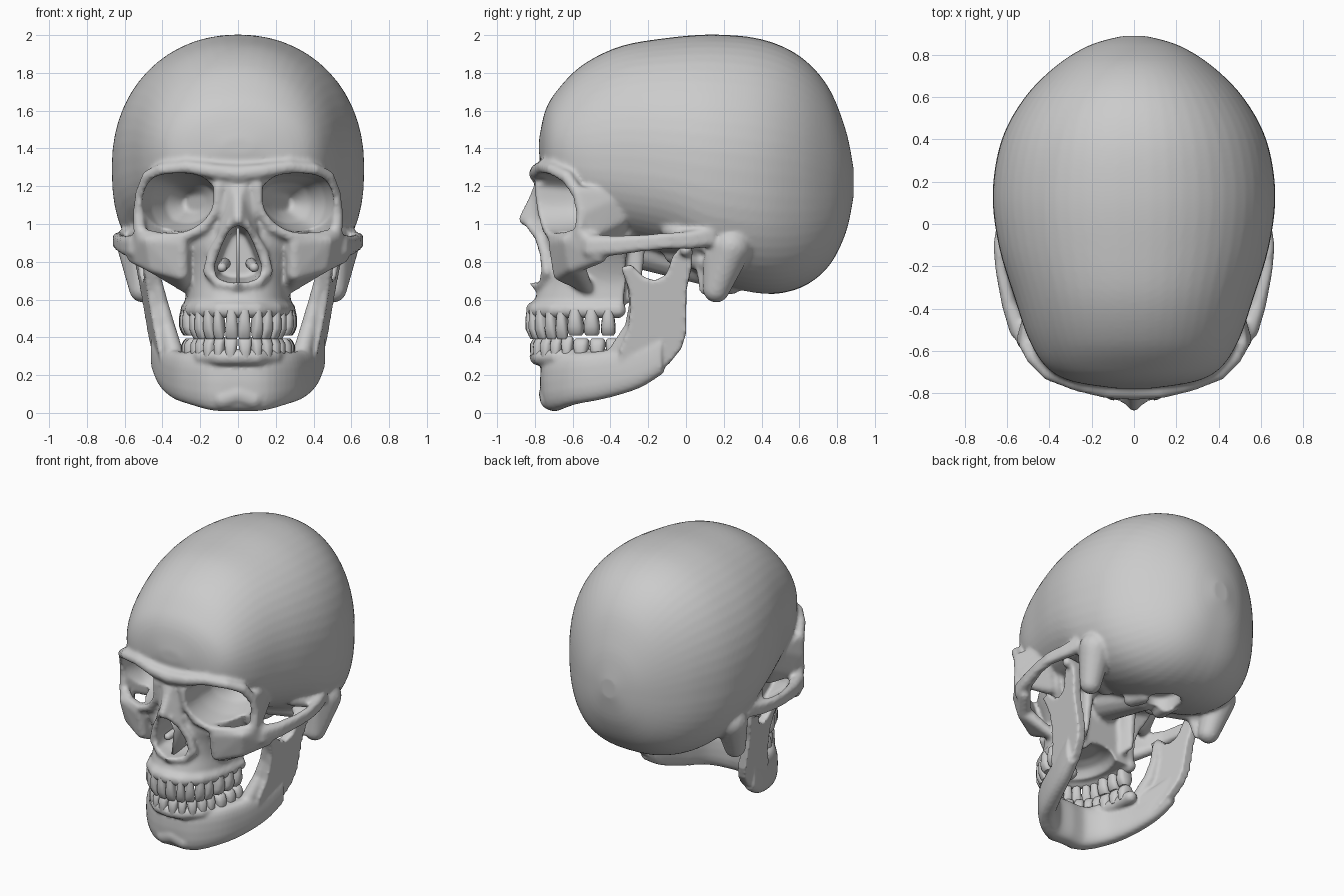
import bpy, bmesh, math
from mathutils import Vector

if "Cube" in bpy.data.objects:
    bpy.data.objects.remove(bpy.data.objects["Cube"])

bone = bpy.data.materials.new("bone_grey")
bone.diffuse_color = (0.6, 0.6, 0.6, 1)
bone.use_nodes = True
bone.node_tree.nodes["Principled BSDF"].inputs["Base Color"].default_value = bone.diffuse_color

# ---------- helpers ----------
N = 90
DIRS = []
for i in range(N):
    h = 1 - 2 * (i + 0.5) / N
    s = math.sqrt(1 - h * h)
    DIRS.append(Vector((s * math.cos(i * 2.39996), s * math.sin(i * 2.39996), h)))


def hull(bm, balls):
    """Convex skin over balls given as (x, y, z, radius)."""
    vs = [bm.verts.new(Vector(b[:3]) + d * b[3]) for b in balls for d in DIRS]
    bmesh.ops.convex_hull(bm, input=vs)
    loose = [v for v in vs if v.is_valid and not v.link_faces]
    bmesh.ops.delete(bm, geom=loose, context='VERTS')


def both(bm, balls):
    for sx in (1, -1):
        hull(bm, [(sx * b[0], b[1], b[2], b[3]) for b in balls])


def tube(bm, path):
    for a, b in zip(path, path[1:]):
        both(bm, [a, b])


def loft(bm, rings):
    rows = [[bm.verts.new(p) for p in r] for r in rings]
    n = len(rows[0])
    for a, b in zip(rows, rows[1:]):
        for k in range(n):
            bm.faces.new((a[k], a[(k + 1) % n], b[(k + 1) % n], b[k]))
    bm.faces.new(rows[0])
    bm.faces.new(rows[-1][::-1])


def spline(pts, n=6):
    """Smooth interpolation through tuples of numbers."""
    P = [pts[0]] + list(pts) + [pts[-1]]
    out = []
    for i in range(1, len(P) - 2):
        for j in range(n):
            t = j / n
            out.append(tuple(0.5 * (2 * b + (c - a) * t + (2 * a - 5 * b + 4 * c - d) * t * t
                                    + (3 * b - a - 3 * c + d) * t ** 3)
                             for a, b, c, d in zip(*P[i - 1:i + 3])))
    return out + [tuple(pts[-1])]


def sup(a, e):
    c, s = math.cos(a), math.sin(a)
    return (math.copysign(abs(c) ** (2 / e), c), math.copysign(abs(s) ** (2 / e), s))


def build(name, bm, voxel=0, smooth=0, cutter=None):
    bmesh.ops.recalc_face_normals(bm, faces=bm.faces[:])
    me = bpy.data.meshes.new(name)
    bm.to_mesh(me)
    bm.free()
    ob = bpy.data.objects.new(name, me)
    bpy.context.collection.objects.link(ob)

    def remesh():
        m = ob.modifiers.new("remesh", 'REMESH')
        m.mode, m.voxel_size = 'VOXEL', voxel
    if voxel:
        remesh()
    if cutter:
        m = ob.modifiers.new("cut", 'BOOLEAN')
        m.operation, m.solver, m.object = 'DIFFERENCE', 'EXACT', cutter
        remesh()
    if smooth:
        m = ob.modifiers.new("smooth", 'SMOOTH')
        m.factor, m.iterations = 0.5, smooth
    dg = bpy.context.evaluated_depsgraph_get()
    me = bpy.data.meshes.new_from_object(ob.evaluated_get(dg))
    ob.modifiers.clear()
    ob.data = me
    me.name = name
    me.materials.clear()
    me.materials.append(bone)
    me.shade_smooth()
    return ob


# ---------- socket, nose, palate and foramen cutter ----------
cut = bmesh.new()
orbit = [(.13, 1.2), (.2, 1.255), (.32, 1.27), (.44, 1.25), (.495, 1.18), (.505, 1.08),
         (.46, .985), (.38, .955), (.28, .96), (.19, 1.01), (.135, 1.09)]
orbit = spline(orbit + orbit[:1], 3)[:-1]
for sx in (1, -1):
    rings = []
    for scale, dy, cx in ((1, None, .31), (1, 0, .31), (.9, .13, .285), (.68, .27, .25), (.3, .36, .22)):
        rings.append([(sx * (cx + scale * (x - .31)),
                       -1 if dy is None else -.76 + (x - .12) * .5 + dy,
                       1.11 + scale * (z - 1.11)) for x, z in orbit])
    loft(cut, rings)
half = [(.045, .97), (.085, .89), (.125, .78), (.115, .715), (.05, .69)]
nose = [(0, .995)] + half + [(-x, z) for x, z in half[::-1]]
loft(cut, [[(x * k, y, .82 + (z - .82) * k) for x, z in nose] for y, k in ((-1, 1), (-.7, 1), (-.52, .8))])
loft(cut, [[(.17 * math.cos(a) * k, -.5 + .25 * math.sin(a) * k, z)
            for a in [i * math.pi / 12 for i in range(24)]] for z, k in ((.4, 1), (.53, .97), (.58, .8), (.61, .4))])
loft(cut, [[(.1 * math.cos(a), .3 + .13 * math.sin(a), z)
            for a in [i * math.pi / 12 for i in range(24)]] for z in (.5, .74)])
both(cut, [(.62, .085, .84, .03), (.5, .07, .83, .03)])
cutter = build("socket_cutter", cut, .012)
cutter.hide_render = True

# ---------- skull ----------
bm = bmesh.new()
# braincase: y, top, bottom, half width, height of widest point
stations = [(-.778, 1.45, 1.37, .08, 1.41), (-.745, 1.60, 1.22, .29, 1.38), (-.68, 1.71, 1.12, .41, 1.38),
            (-.55, 1.84, 1.0, .495, 1.36), (-.35, 1.94, .91, .565, 1.36), (-.1, 1.985, .83, .64, 1.34),
            (.15, 2.003, .69, .668, 1.3), (.4, 1.978, .63, .625, 1.27), (.6, 1.89, .66, .515, 1.25),
            (.75, 1.73, .77, .365, 1.22), (.845, 1.50, .95, .21, 1.22), (.888, 1.29, 1.15, .06, 1.22)]
rings = []
for y, top, bot, w, zc in spline(stations):
    ring = []
    for k in range(56):
        a = k * math.pi / 28
        up = k < 28
        c, s = sup(a, 2.1 if up else 2.6)
        ring.append((w * c, y, zc + s * (top - zc if up else zc - bot)))
    rings.append(ring)
loft(bm, rings)
# upper jaw and mid-face: z, front, back, half width
face = [(.525, -.815, -.33, .285), (.6, -.80, -.33, .28), (.7, -.765, -.32, .28), (.8, -.745, -.32, .315),
        (.9, -.755, -.3, .37), (1.0, -.755, -.28, .40), (1.12, -.76, -.28, .40), (1.28, -.775, -.3, .40)]
rings = []
for z, f, b, w in spline(face, 4):
    rings.append([(w * c, b + (f - b) * s, z) for c, s in [sup(k * math.pi / 24, 2.5) for k in range(25)]])
loft(bm, rings)
# brow ridge and socket rims
tube(bm, [(.475, -.63, 1.25, .036), (.40, -.705, 1.288, .036), (.27, -.755, 1.303, .036),
          (.13, -.783, 1.28, .042), (0, -.785, 1.265, .047)])
tube(bm, [(.52, -.56, .95, .033), (.525, -.55, 1.06, .031), (.512, -.57, 1.16, .033), (.475, -.63, 1.25, .036)])
tube(bm, [(.52, -.56, .95, .033), (.42, -.64, .925, .032), (.29, -.70, .93, .032), (.18, -.735, .98, .03),
          (.115, -.76, 1.08, .03), (.1, -.765, 1.2, .04)])
both(bm, [(.525, -.54, 1.06, .03), (.51, -.555, 1.17, .03), (.46, -.35, 1.15, .04), (.45, -.35, 1.03, .04),
          (.5, -.5, .95, .035), (.38, -.4, .92, .05)])
# cheekbones and arches
both(bm, [(.30, -.69, .90, .04), (.30, -.66, .74, .045), (.44, -.595, .78, .045), (.47, -.625, .91, .035)])
both(bm, [(.44, -.595, .78, .045), (.47, -.625, .91, .035), (.53, -.53, .93, .035), (.55, -.46, .83, .04)])
both(bm, [(.30, -.66, .74, .045), (.44, -.58, .78, .045), (.27, -.52, .66, .03)])
for dz in (-.017, .017):
    tube(bm, [(.54, -.5, .88 + dz, .05), (.59, -.38, .885 + dz, .036), (.628, -.22, .9 + dz, .028),
              (.638, -.1, .91 + dz, .028), (.615, .02, .915 + dz, .032), (.58, .13, .935 + dz, .04)])
both(bm, [(.6, .02, .925, .03), (.5, .0, .95, .05), (.55, .12, .94, .05), (.5, -.08, .97, .05)])
# nose bridge, opening rim and spine
hull(bm, [(.04, -.76, 1.22, .035), (-.04, -.76, 1.22, .035), (0, -.79, 1.14, .038), (.08, -.75, 1.05, .03), (-.08, -.75, 1.05, .03)])
hull(bm, [(0, -.79, 1.14, .038), (0, -.862, 1.025, .026), (.08, -.755, .97, .03), (-.08, -.755, .97, .03)])
tube(bm, [(.04, -.83, 1.0, .024), (.085, -.775, .93, .027), (.135, -.745, .84, .03), (.155, -.735, .75, .032),
          (.1, -.75, .685, .03), (0, -.785, .67, .027)])
hull(bm, [(0, -.78, .67, .025), (0, -.815, .682, .015)])
# mastoids, styloids, pterygoids, condyles and skull base
both(bm, [(.53, .24, .88, .11), (.52, .16, .84, .07), (.505, .16, .655, .072)])
both(bm, [(.43, .09, .78, .04), (.46, .085, .63, .012)])
both(bm, [(.17, -.32, .6, .025), (.19, -.26, .62, .018), (.18, -.25, .92, .04), (.16, -.32, .9, .04)])
tube(bm, [(.12, .12, .7, .055), (.1, .24, .68, .055)])
hull(bm, [(0, .12, .76, .09), (0, -.28, .9, .13)])
both(bm, [(.35, .05, .84, .07), (.2, -.05, .85, .07), (.45, .12, .8, .06)])
# tooth row ridge
ARCH = [(0, -.805), (.1, -.785), (.19, -.705), (.235, -.6), (.257, -.48), (.262, -.36)]
tube(bm, [(x, y, .545, .045) for x, y in ARCH])
build("skull", bm, .012, 3, cutter)
bpy.data.objects.remove(cutter)

# nasal septum and turbinates
bm = bmesh.new()
loft(bm, [[(sx * .009, y, z) for y, z in ((-.75, .67), (-.5, .67), (-.5, .97), (-.79, .98), (-.72, .85))] for sx in (1, -1)])
tube(bm, [(.085, -.68, .77, .025), (.07, -.52, .79, .03)])
build("nasal_septum", bm)

# ---------- lower jaw ----------
bm = bmesh.new()
side = spline([(0, -.695, .01, .32, .078), (.13, -.685, .012, .32, .072), (.25, -.585, .045, .32, .063),
               (.325, -.43, .075, .33, .058), (.385, -.25, .13, .37, .052), (.425, -.12, .21, .42, .042)], 5)
path = [(-p[0],) + p[1:] for p in side[:0:-1]] + side
rings = []
for i, (x, y, lo, hi, t) in enumerate(path):
    a, b = path[max(i - 1, 0)], path[min(i + 1, len(path) - 1)]
    n = Vector((b[1] - a[1], a[0] - b[0])).normalized()
    ring = []
    for k in range(20):
        c, s = sup(k * math.pi / 10, 2.7)
        ring.append((x + n.x * t * c, y + n.y * t * c, (lo + hi) / 2 + (hi - lo) / 2 * s))
    rings.append(ring)
loft(bm, rings)
# rami with coronoid, notch and condyle
ramus = [(-.35, .13), (-.35, .34), (-.305, .45), (-.295, .56), (-.3, .65), (-.345, .77), (-.29, .785), (-.225, .72),
         (-.165, .70), (-.105, .73), (-.07, .83), (-.03, .875), (.035, .87), (.03, .77), (.002, .65),
         (0, .42), (-.025, .34), (-.09, .26), (-.2, .18)]
for sx in (1, -1):
    loft(bm, [[(sx * (.43 + .17 * (z - .4) + .12 * (y + .1) + o), y, z) for y, z in ramus] for o in (-.033, .033)])
both(bm, [(.47, 0, .85, .034), (.57, 0, .862, .034)])
tube(bm, [(.34, -.36, .32, .05), (.375, -.28, .45, .045), (.405, -.265, .58, .036), (.44, -.29, .73, .03)])
# chin and gum ridge
both(bm, [(.08, -.715, .075, .06), (0, -.72, .1, .06)])
tube(bm, [(x * .97, y + .02, .295, .044) for x, y in ARCH])
build("lower_jaw", bm, .012, 3)

# ---------- teeth ----------
WIDTHS = [.07, .058, .064, .064, .064, .085, .085, .078]


def teeth(name, z_root, z_tip, scale, shift):
    bm = bmesh.new()
    pts = [Vector((x * scale, y + shift)) for x, y in spline(ARCH, 20)]
    run = [0]
    for a, b in zip(pts, pts[1:]):
        run.append(run[-1] + (b - a).length)
    fit = run[-1] / sum(WIDTHS)
    pos = 0
    for i, w in enumerate(WIDTHS):
        w *= fit
        mid = pos + w / 2
        pos += w
        j = min(range(len(run)), key=lambda q: abs(run[q] - mid))
        j = min(max(j, 1), len(pts) - 2)
        t = (pts[j + 1] - pts[j - 1]).normalized()
        molar = i > 4
        depth = .052 if molar else .036
        tip = z_tip + (z_root - z_tip) * (.12 if molar else 0)
        for sx in (1, -1):
            rings = []
            for f, kw, kd in ((0, .72, .85), (.3, .85, 1), (.65, 1, 1), (.9, .96, .75 if molar else .5), (1, .75, .5 if molar else .25)):
                ring = []
                for k in range(14):
                    c, s = sup(k * math.pi / 7, 2.8)
                    u, v = c * w * .49 * kw, s * depth * kd
                    ring.append((sx * (pts[j].x + t.x * u - t.y * v), pts[j].y + t.y * u + t.x * v,
                                 z_root + (tip - z_root) * f))
                rings.append(ring)
            loft(bm, rings)
    build(name, bm).data.set_sharp_from_angle(angle=.8)


teeth("upper_teeth", .545, .392, 1.0, -.012)
teeth("lower_teeth", .285, .408, .96, .012)
